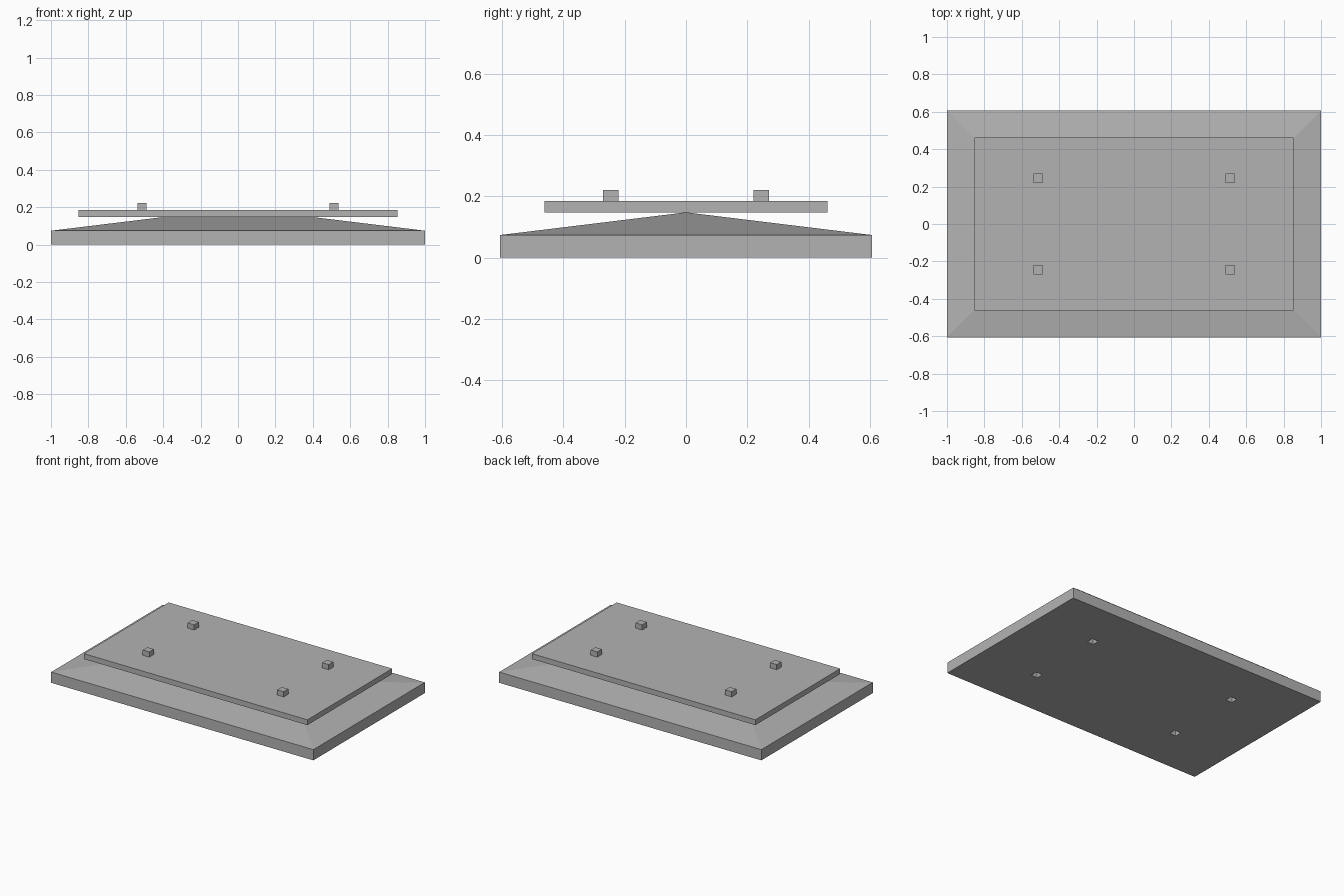
import bpy, bmesh

if "Cube" in bpy.data.objects:
    bpy.data.objects.remove(bpy.data.objects["Cube"], do_unlink=True)

grey = bpy.data.materials.new("plain_grey")
grey.use_nodes = True
colour = (0.45, 0.45, 0.45, 1)
grey.diffuse_color = colour
grey.node_tree.nodes["Principled BSDF"].inputs["Base Color"].default_value = colour

HALF_X, HALF_Y = 1.0, 0.607
EAVES, RIDGE, PLATE_TOP, PEG_TOP = 0.074, 0.148, 0.185, 0.221
RIDGE_X = HALF_X - HALF_Y
CORNERS = [(-1, -1), (1, -1), (1, 1), (-1, 1)]


def finish(name, bm):
    bmesh.ops.recalc_face_normals(bm, faces=bm.faces)
    mesh = bpy.data.meshes.new(name)
    bm.to_mesh(mesh)
    bm.free()
    obj = bpy.data.objects.new(name, mesh)
    bpy.context.collection.objects.link(obj)
    mesh.materials.append(grey)
    return obj


def block(name, x, y, half_x, half_y, bottom, top):
    bm = bmesh.new()
    bmesh.ops.create_cube(bm, size=2)
    for v in bm.verts:
        v.co.x = x + v.co.x * half_x
        v.co.y = y + v.co.y * half_y
        v.co.z = top if v.co.z > 0 else bottom
    return finish(name, bm)


# Slab with a low hipped top
bm = bmesh.new()
low = [bm.verts.new((sx * HALF_X, sy * HALF_Y, 0)) for sx, sy in CORNERS]
high = [bm.verts.new((sx * HALF_X, sy * HALF_Y, EAVES)) for sx, sy in CORNERS]
left_end = bm.verts.new((RIDGE_X, 0, RIDGE))
right_end = bm.verts.new((-RIDGE_X, 0, RIDGE))
bm.faces.new(low)
for i in range(4):
    j = (i + 1) % 4
    bm.faces.new((low[i], low[j], high[j], high[i]))
bm.faces.new((high[0], high[1], left_end, right_end))
bm.faces.new((high[1], high[2], left_end))
bm.faces.new((high[2], high[3], right_end, left_end))
bm.faces.new((high[3], high[0], right_end))
base = finish("hipped_base", bm)

# Raised plate resting on the ridge
plate = block("top_plate", 0, 0, 0.853, 0.462, RIDGE, PLATE_TOP)

# Square pegs on the plate, and square sockets under the base
for sx, sy in CORNERS:
    block("peg", sx * 0.513, sy * 0.245, 0.025, 0.025, PLATE_TOP, PEG_TOP)
    cutter = block("socket_cutter", sx * 0.56, sy * 0.27, 0.024, 0.024, -0.02, 0.05)
    cutter.hide_render = True
    cutter.hide_set(True)
    cut = base.modifiers.new("socket", 'BOOLEAN')
    cut.operation = 'DIFFERENCE'
    cut.solver = 'EXACT'
    cut.object = cutter
